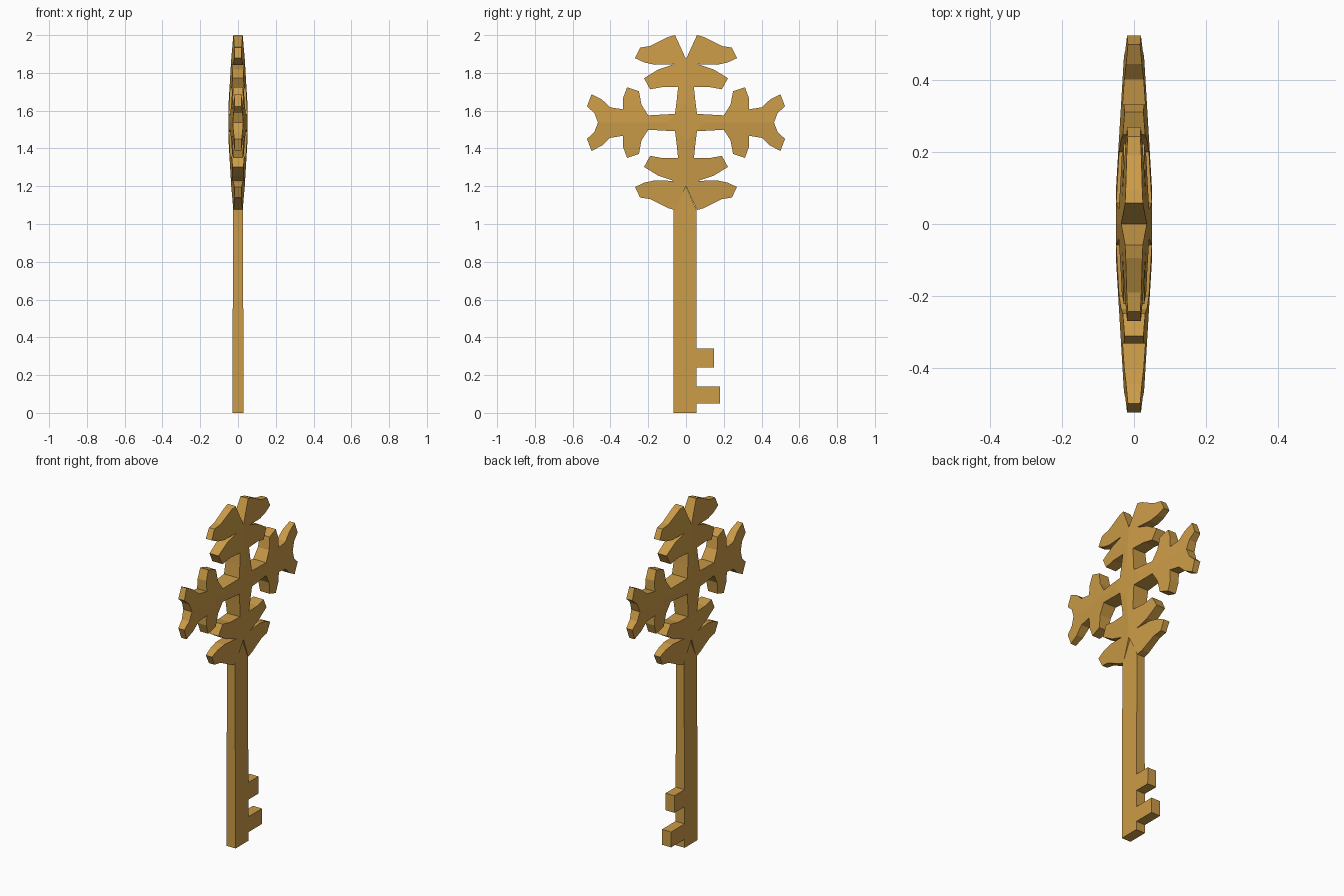
import bpy, bmesh
from mathutils import Vector

if "Cube" in bpy.data.objects:
    bpy.data.objects.remove(bpy.data.objects["Cube"])

gold = bpy.data.materials.new("antique gold")
gold.diffuse_color = (0.60, 0.33, 0.063, 1)
gold.use_nodes = True
gold.node_tree.nodes["Principled BSDF"].inputs["Base Color"].default_value = gold.diffuse_color
CENTRE_Z = 1.537


def finish(bm, name, z=0.0):
    bmesh.ops.recalc_face_normals(bm, faces=bm.faces)
    mesh = bpy.data.meshes.new(name)
    bm.to_mesh(mesh)
    bm.free()
    mesh.materials.append(gold)
    obj = bpy.data.objects.new(name, mesh)
    obj.location.z = z
    bpy.context.collection.objects.link(obj)
    return obj


def slab(profile, half, keep_wall=lambda a, b: True):
    """Flat (y, z) profile with thickness half(y, z) to each side in x."""
    bm = bmesh.new()
    front = [bm.verts.new((half(y, z), y, z)) for y, z in profile]
    back = [bm.verts.new((-half(y, z), y, z)) for y, z in profile]
    bm.faces.new(front)
    bm.faces.new(back[::-1])
    n = len(profile)
    for i in range(n):
        j = (i + 1) % n
        if keep_wall(profile[i], profile[j]):
            bm.faces.new((front[j], front[i], back[i], back[j]))
    return bm


# Ornate bow: one quarter outline, mirrored across y and z
quarter = [(0, 0), (0, 0.336), (0.058, 0.463), (0.095, 0.453), (0.148, 0.426),
           (0.19, 0.405), (0.243, 0.397), (0.27, 0.341), (0.22, 0.318),
           (0.165, 0.306), (0.063, 0.309), (0.145, 0.282), (0.222, 0.235),
           (0.19, 0.176), (0.125, 0.188), (0.042, 0.187), (0.05, 0.11),
           (0.058, 0.046), (0.2, 0.038), (0.236, 0.095), (0.249, 0.166),
           (0.312, 0.187), (0.333, 0.13), (0.333, 0.07), (0.402, 0.081),
           (0.445, 0.122), (0.5, 0.15), (0.524, 0.086), (0.485, 0.05), (0.466, 0)]


def bow_half(y, z):
    return 0.056 - 0.06 * (y + z)


def off_axis(a, b):
    return not (a[0] == b[0] == 0 or a[1] == b[1] == 0)


bm = slab(quarter, bow_half, off_axis)
# Flat boss in the middle, thinning towards the tips
bmesh.ops.bisect_plane(bm, geom=bm.verts[:] + bm.edges[:] + bm.faces[:],
                       plane_co=Vector((0, 0.1, 0)), plane_no=Vector((0, 1, 1)))
for v in bm.verts:
    v.co.x = max(-0.05, min(0.05, v.co.x))
bow = finish(bm, "key_bow", CENTRE_Z)
mirror = bow.modifiers.new("four_quarters", 'MIRROR')
mirror.use_axis = (False, True, True)

# Shaft with pointed top and two teeth
shaft = [(-0.065, 0), (0.055, 0), (0.055, 0.05), (0.18, 0.05), (0.18, 0.14),
         (0.055, 0.14), (0.055, 0.24), (0.148, 0.24), (0.148, 0.34),
         (0.055, 0.34), (0.055, 1.075), (0, 1.2), (-0.065, 1.075)]
finish(slab(shaft, lambda y, z: 0.03 - 0.004 * z), "key_shaft_and_teeth")
